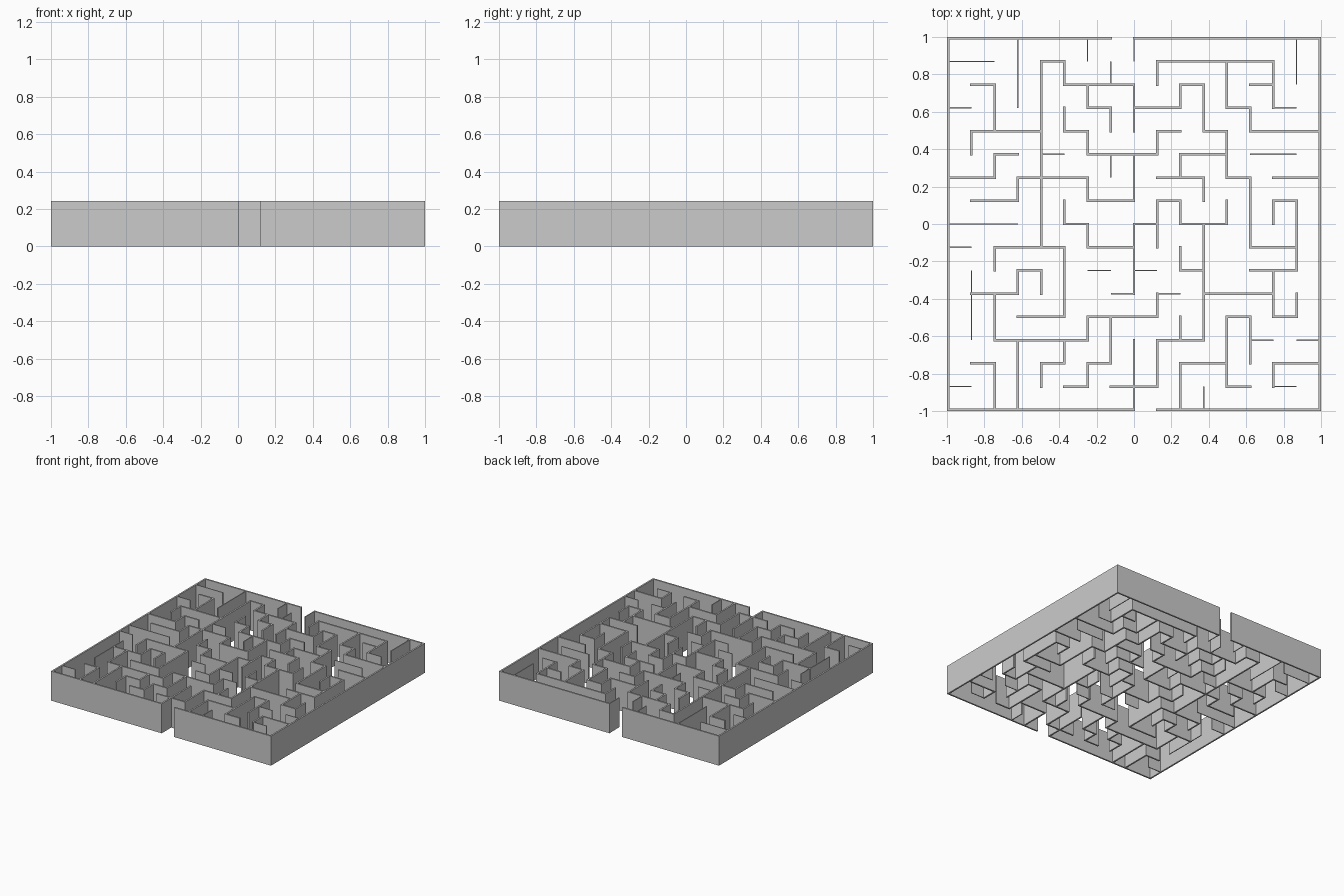
import bpy
import bmesh

if "Cube" in bpy.data.objects:
    bpy.data.objects.remove(bpy.data.objects["Cube"])

N, HALF, HEIGHT = 16, 0.0065, 0.242
STEP = (2 - 2 * HALF) / N
THIN = 0.0035

# Floor plan: one string per grid line, each span is start-end in cells, t = thinner partition
ROWS = [  # walls along x, back to front
    "0-7 8-16",
    "0-2t 4-5 9-14",
    "1-2 5-8 10-11 13-14",
    "0-1t 6-7 8-10 12-13 14-15t",
    "1-4 5-6 9-10 11-12 13-16",
    "2-3 4-5t 6-9 10-12 13-15t",
    "0-2 3-6 9-11 12-13 14-16",
    "1-3 6-8 9-10 14-15",
    "0-3t 5-6 8-9 10-12",
    "0-1t 2-5 6-8 13-15",
    "3-4 6-7t 8-9t 10-11 13-15",
    "1-3 7-8t 9-10t 11-14",
    "3-5 6-9 12-13 14-15",
    "2-6 9-11 13-14t 15-16t",
    "1-2 4-5 6-7 10-12 14-16",
    "0-1t 5-6 7-9 12-13 14-15t",
    "0-8 9-16",
]
COLS = [  # walls along y, left to right
    "0-16",
    "4-5 10-13t",
    "2-4 5-6 9-10 11-13 14-16",
    "0-3t 6-7 10-11 13-16",
    "1-9 10-11 14-15",
    "1-2 3-4 7-8 9-12 13-14",
    "0-1t 2-3 4-5 6-7 8-9 12-13 14-15",
    "1-2t 3-4 5-6t 12-14",
    "0-1t 2-4 5-7 8-11 13-16",
    "1-2 4-5 7-9 11-12 13-15",
    "2-3 5-6 7-8 9-10 12-13 14-16",
    "2-4 6-7 8-13 15-16t",
    "1-3 4-6 7-8 12-15",
    "3-4 6-9 12-14",
    "1-3 7-8 10-12 14-15",
    "0-2t 7-10 11-12",
    "0-16",
]


def line(k):
    return -1 + HALF + k * STEP


def edge(k):
    # coordinates of the alternating wall-thickness / passage grid
    return line(k // 2) + (HALF if k % 2 else -HALF)


def spans(plan):
    for k, text in enumerate(plan):
        for span in text.split():
            a, b = span.rstrip("t").split("-")
            yield k, int(a), int(b), span.endswith("t")


def make_object(name, bm):
    mesh = bpy.data.meshes.new(name)
    bm.to_mesh(mesh)
    bm.free()
    obj = bpy.data.objects.new(name, mesh)
    bpy.context.collection.objects.link(obj)
    mod = obj.modifiers.new("wall_height", 'SOLIDIFY')
    mod.thickness = HEIGHT
    mod.offset = 1
    return obj


# Collect footprint tiles of the main walls, and strips for thin partitions
tiles, strips = set(), []
for plan, along_x in ((ROWS, True), (COLS, False)):
    for k, a, b, thin in spans(plan):
        if thin:
            if along_x:
                strips.append((line(a), -line(k) - THIN, line(b), -line(k) + THIN))
            else:
                strips.append((line(k) - THIN, -line(b), line(k) + THIN, -line(a)))
        else:
            for t in range(2 * a, 2 * b + 1):
                tiles.add((t, 2 * k) if along_x else (2 * k, t))

# Main maze walls, one welded footprint raised to full height
bm = bmesh.new()
corners = {}


def corner(i, j):
    if (i, j) not in corners:
        corners[i, j] = bm.verts.new((edge(i), -edge(j), 0))
    return corners[i, j]


for i, j in sorted(tiles):
    bm.faces.new([corner(i, j + 1), corner(i + 1, j + 1), corner(i + 1, j), corner(i, j)])
make_object("maze_walls", bm)

# Thin dead-end partitions
bm = bmesh.new()
for x0, y0, x1, y1 in strips:
    bm.faces.new([bm.verts.new(p) for p in ((x0, y0, 0), (x1, y0, 0), (x1, y1, 0), (x0, y1, 0))])
make_object("thin_partitions", bm)
